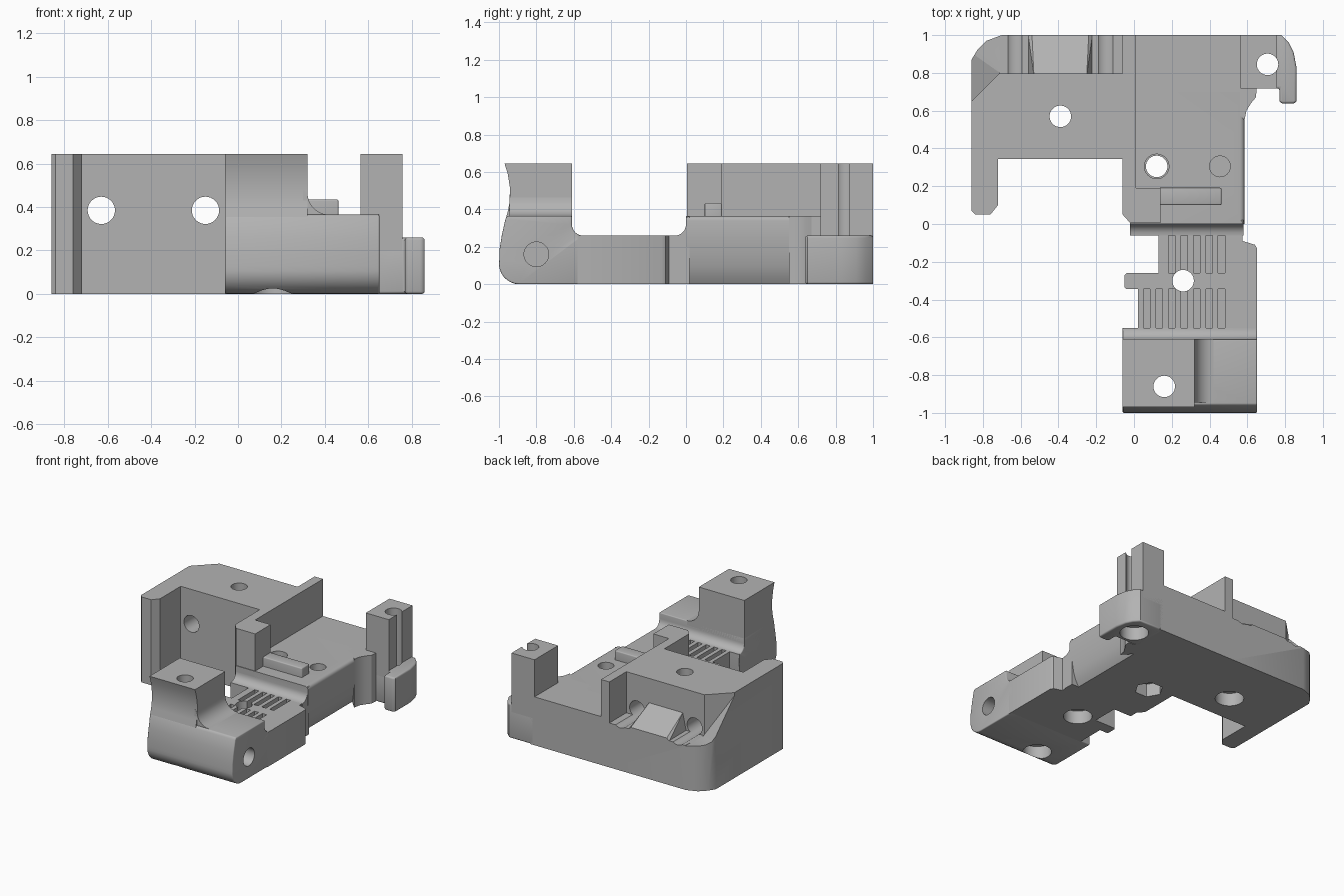
import bpy, bmesh, math
from mathutils import Vector

cube = bpy.data.objects.get("Cube")
if cube:
    bpy.data.objects.remove(cube, do_unlink=True)

grey = bpy.data.materials.new("plain grey")
grey.use_nodes = True
grey.diffuse_color = (0.45, 0.45, 0.45, 1)
grey.node_tree.nodes["Principled BSDF"].inputs["Base Color"].default_value = grey.diffuse_color
TOP, DECK, ARM = 0.645, 0.365, 0.26


def finish(name, bm):
    bmesh.ops.recalc_face_normals(bm, faces=bm.faces)
    mesh = bpy.data.meshes.new(name)
    bm.to_mesh(mesh)
    bm.free()
    mesh.materials.append(grey)
    ob = bpy.data.objects.new(name, mesh)
    bpy.context.collection.objects.link(ob)
    return ob


def prism(name, pts, axis, lo, hi):
    """Extrude an outline along an axis (x: y,z points; y: x,z points; z: x,y points)."""
    place = {"x": lambda a, b, t: (t, a, b),
             "y": lambda a, b, t: (a, t, b),
             "z": lambda a, b, t: (a, b, t)}[axis]
    bm = bmesh.new()
    ends = [[bm.verts.new(place(a, b, t)) for a, b in pts] for t in (lo, hi)]
    for ring in ends:
        bm.faces.new(ring)
    for i in range(len(pts)):
        j = (i + 1) % len(pts)
        bm.faces.new((ends[0][i], ends[0][j], ends[1][j], ends[1][i]))
    return finish(name, bm)


def box(name, x, y, z):
    return prism(name, [(x[0], y[0]), (x[1], y[0]), (x[1], y[1]), (x[0], y[1])], "z", *z)


def hull(name, pts):
    bm = bmesh.new()
    for p in pts:
        bm.verts.new(p)
    bmesh.ops.convex_hull(bm, input=bm.verts)
    return finish(name, bm)


def rod(a, b, r, axis, lo, hi, n=32):
    ring = [(a + r * math.cos(k * math.tau / n), b + r * math.sin(k * math.tau / n)) for k in range(n)]
    return prism("cutter", ring, axis, lo, hi)


def arc(a, b, r, start, end, n=7):
    angles = [math.radians(start + (end - start) * k / n) for k in range(n + 1)]
    return [(a + r * math.cos(t), b + r * math.sin(t)) for t in angles]


def apply(ob, mod):
    bpy.context.view_layer.objects.active = ob
    bpy.ops.object.modifier_apply(modifier=mod.name)


def soften(ob, width):
    mod = ob.modifiers.new("soft edges", "BEVEL")
    mod.width, mod.segments, mod.limit_method = width, 3, "ANGLE"
    mod.angle_limit = math.radians(50)
    apply(ob, mod)


def cut(parts, cutters):
    for c in cutters:
        c.hide_render = True
        for ob in parts:
            mod = ob.modifiers.new("cut", "BOOLEAN")
            mod.operation, mod.solver, mod.object = "DIFFERENCE", "EXACT", c
            apply(ob, mod)
        bpy.data.objects.remove(c, do_unlink=True)


def screw(x, y, sides=32):
    """Through hole with a wide recess from below."""
    return [rod(x, y, 0.057, "z", -0.1, 0.8), rod(x, y, 0.1, "z", -0.1, 0.1, sides)]


# Tall block with its leg
tall = prism("tall_block", [(-.86, .07), (-.84, .05), (-.76, .05), (-.72, .1), (-.72, .345), (-.06, .345),
                            (-.06, 1), (-.7, 1), (-.78, .97), (-.83, .92), (-.86, .87)], "z", 0, TOP)
flare = hull("cutter", [(-.71, .8, .34), (-.88, .92, .37), (-.9, 1.05, .35), (-.69, 1.05, .33),
                        (-.71, .8, .66), (-.88, .63, .66), (-.9, 1.05, .66), (-.69, 1.05, .66)])
cut([tall], [box("cutter", (-.712, -.05), (.797, 1.1), (.335, .8)), flare] + screw(-.39, .57))
cut([tall], [rod(x, .385, .063, "y", .2, 1.2) for x in (-.63, -.15)])

# Sloped saddle between the two cross holes
hull("saddle", [(-.56, .79, .33), (-.22, .79, .33), (-.56, 1, .33), (-.22, 1, .33),
                (-.53, .79, .465), (-.25, .79, .465), (-.54, 1, .35), (-.24, 1, .35)])

# Divider wall and its front pad
prism("divider_wall", [(-.06, .05), (-.02, .005), (.14, .005), (.14, .19), (.01, .19), (.01, 1), (-.06, 1)],
      "z", 0, TOP)

# Deck with rounded underside edge, its flare and rear
deck = prism("deck", [(-.02, 0), (.52, 0), (.545, .04), (.565, .1), (.577, .17), (.585, .25)]
             + arc(.56, .34, .025, 0, 90, 4) + [(-.02, DECK)], "y", 0, .7)
rear = box("deck_rear", (-.02, .6), (.7, 1), (0, DECK))
prism("deck_flare", [(.3, .62), (.52, .62), (.585, .55), (.595, .6), (.62, .64), (.645, .67), (.65, .72), (.3, .72)],
      "z", 0, DECK)
cut([deck], screw(.12, .305, 6)
    + [rod(.12, .305, .065, "z", .32, .5), rod(.455, .305, .055, "z", .25, .5)])
soften(box("ridge", (.13, .463), (.1, .192), (.3, .435)), .008)

# Curved step joining deck and arm
prism("step_fillet", [(.02, 0), (.02, DECK), (0, .355)] + arc(-.06, .32, .06, 0, -90) + [(-.06, 0)],
      "x", -.02, .58)

# Low arm
arm = prism("arm", [(.02, -.58), (.02, -.345), (-.04, -.345), (-.05, -.335), (-.05, -.27), (-.04, -.26),
                    (.13, -.26), (.13, -.05), (.575, -.05), (.575, -.09), (.64, -.11), (.652, -.13),
                    (.652, -.58)], "z", 0, ARM)
for row, first, lo, hi in (("back", 2, -.26, -.05), ("front", 0, -.55, -.345)):
    cut([arm], [box("cutter", (.05 + .066 * k, .085 + .066 * k), (lo, hi), (.15, .4)) for k in range(first, 7)])
cut([arm], screw(.26, -.3))

# Front block, rounded at the bottom front
lower_front = [(-.965, .35), (-.985, .26), (-.998, .18)] + arc(-.89, .11, .11, 170, 270, 8)
front = prism("front_block", [(-.55, 0), (-.55, ARM)] + arc(-.55, .32, .06, 270, 180)
              + [(-.61, DECK), (-.955, DECK)] + lower_front, "x", -.06, .652)
soften(front, .018)
# Tower with a hollowed front face
tower = prism("tower", [(-.61, .2), (-.61, TOP), (-.97, TOP), (-.953, .59), (-.942, .52), (-.942, .45),
                        (-.95, .4), (-.965, .345), (-.975, .28), (-.97, .2)], "x", -.06, .32)
fillet = prism("tower_fillet", [(.3, .33), (.3, .48), (.32, .465)] + arc(.42, .465, .1, 180, 270) + [(.42, .33)],
               "y", -.945, -.61)
cut([front, tower], screw(.16, -.86))
cut([front], [rod(-.8, .16, .066, "x", .35, .8)])

# Corner post on its foot
post = box("post", (.565, .757), (.718, 1), (.2, TOP))
foot = prism("foot", [(.57, .718), (.77, .718), (.77, .65), (.78, .638), (.85, .638), (.86, .65), (.86, .83),
                      (.845, .91), (.82, .96), (.78, 1), (.57, 1)], "z", 0, ARM)
soften(foot, .012)
cut([post, foot, rear], screw(.707, .845))
cut([post], [box("cutter", (.7, .8), (.815, .875), (ARM, .8))])

# Smooth the curves and keep the corners crisp
for ob in bpy.context.view_layer.objects:
    if ob.type == "MESH" and ob.data.materials and ob.data.materials[0] == grey:
        bpy.ops.object.select_all(action="DESELECT")
        ob.select_set(True)
        bpy.context.view_layer.objects.active = ob
        bpy.ops.object.shade_smooth_by_angle(angle=math.radians(32))
